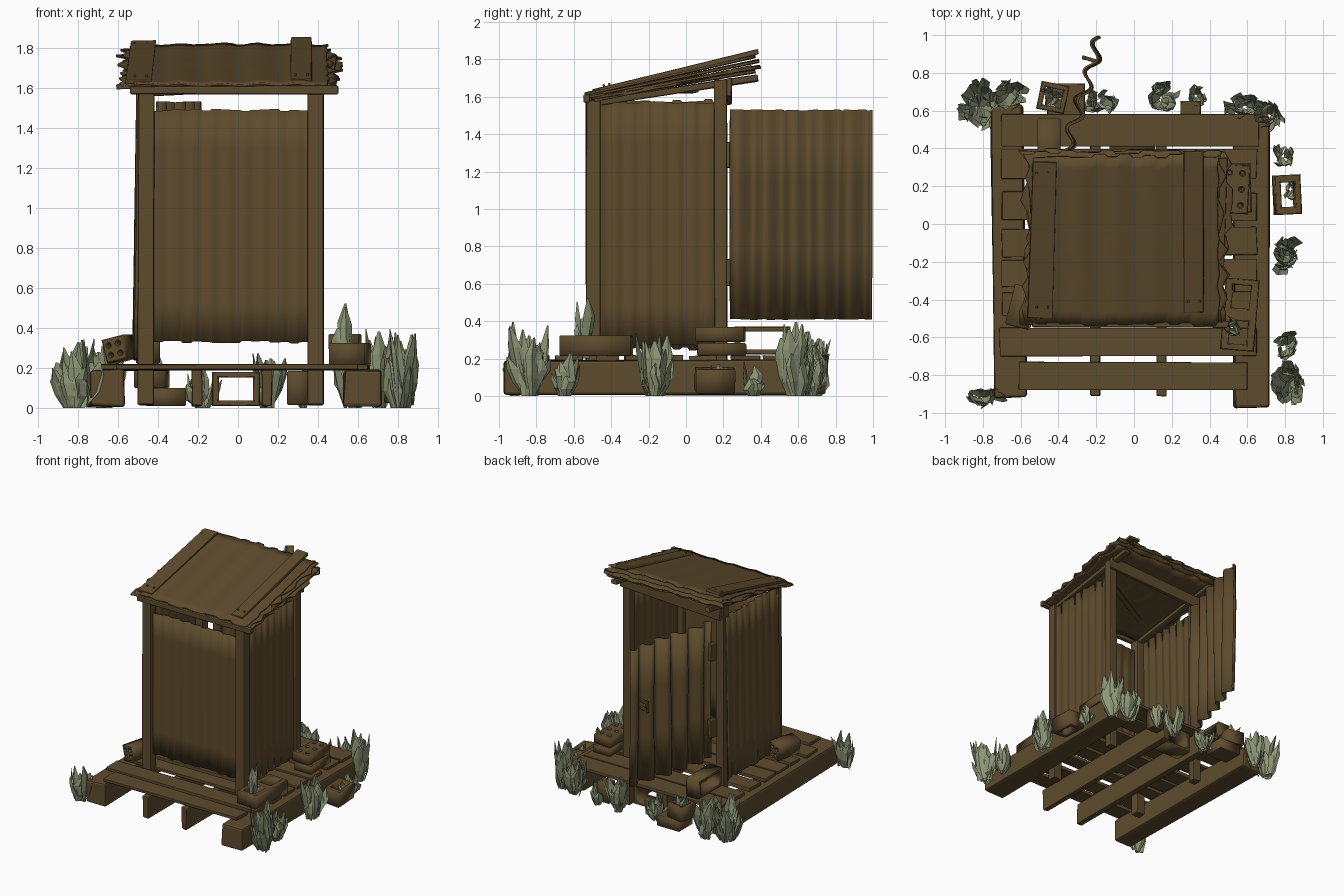
import bpy, bmesh, random
from math import sin, cos, pi, atan2, radians
from mathutils import Vector

if "Cube" in bpy.data.objects:
    bpy.data.objects.remove(bpy.data.objects["Cube"])

random.seed(7)
R = random.uniform


def material(name, col):
    m = bpy.data.materials.new(name)
    m.diffuse_color = (*col, 1)
    m.use_nodes = True
    m.node_tree.nodes["Principled BSDF"].inputs["Base Color"].default_value = m.diffuse_color
    return m


WOOD = material("weathered_brown", (0.11, 0.07, 0.026))
LEAF = material("leaf_green", (0.27, 0.31, 0.18))


def finish(name, bm, mat):
    me = bpy.data.meshes.new(name)
    bmesh.ops.recalc_face_normals(bm, faces=bm.faces)
    bm.to_mesh(me)
    bm.free()
    me.materials.append(mat)
    ob = bpy.data.objects.new(name, me)
    bpy.context.collection.objects.link(ob)
    return ob


def box(name, lo, hi, rot=(0, 0, 0), bevel=0.008, wobble=0.004):
    """Slightly irregular bevelled timber between two corners, turned about its centre."""
    lo, hi = Vector(lo), Vector(hi)
    bm = bmesh.new()
    bmesh.ops.create_cube(bm, size=1)
    for v in bm.verts:
        v.co = v.co * (hi - lo) + Vector((R(-1, 1), R(-1, 1), R(-1, 1))) * wobble
    ob = finish(name, bm, WOOD)
    ob.location, ob.rotation_euler = (lo + hi) / 2, rot
    mod = ob.modifiers.new("bevel", "BEVEL")
    mod.width, mod.segments = bevel, 2
    return ob


def sheet(name, o, u, v, waves, amp, rag_u=0.0, rag_v=0.0, nu=64, nv=6, thick=0.012):
    """Corrugated panel: waves run along u, ragged ends on either axis."""
    o, u, v = Vector(o), Vector(u), Vector(v)
    n = u.cross(v).normalized()
    ends_v = [(R(-1, 1) * rag_v, R(-1, 1) * rag_v) for _ in range(nu // 4 + 1)]
    ends_u = [(R(-1, 1) * rag_u, R(-1, 1) * rag_u) for _ in range(nv + 1)]
    bm = bmesh.new()
    grid = []
    for j in range(nv + 1):
        row = []
        for i in range(nu + 1):
            s, t = i / nu, j / nv
            a, b = ends_v[i // 4]
            c, d = ends_u[j]
            p = o + u * s + v * t
            p += v.normalized() * (a * (1 - t) + b * t) + u.normalized() * (c * (1 - s) + d * s)
            p += n * amp * (sin(2 * pi * waves * s) + 0.3 * sin(9 * s + 3 * t))
            row.append(bm.verts.new(p))
        grid.append(row)
    for j in range(nv):
        for i in range(nu):
            bm.faces.new((grid[j][i], grid[j][i + 1], grid[j + 1][i + 1], grid[j + 1][i]))
    ob = finish(name, bm, WOOD)
    mod = ob.modifiers.new("thickness", "SOLIDIFY")
    mod.thickness, mod.offset = thick, 0
    bpy.context.view_layer.objects.active = ob
    ob.select_set(True)
    bpy.ops.object.shade_smooth_by_angle(angle=radians(35))
    ob.select_set(False)
    return ob


def block(name, loc, size, holes, rot=(0, 0, 0)):
    """Brick extruded from an outline with holes (x, y, half width, half length, sides)."""
    w, l, h = size
    cu = bpy.data.curves.new(name, "CURVE")
    cu.dimensions, cu.fill_mode = "2D", "BOTH"
    cu.extrude, cu.bevel_depth, cu.bevel_resolution = h / 2 - 0.006, 0.006, 0

    def loop(pts):
        sp = cu.splines.new("POLY")
        sp.points.add(len(pts) - 1)
        for p, q in zip(sp.points, pts):
            p.co = (*q, 0, 1)
        sp.use_cyclic_u = True

    a, b = w / 2 - 0.006, l / 2 - 0.006
    loop([(-a, -b), (a, -b), (a, b), (-a, b)])
    for x, y, hw, hl, k in holes:
        loop([(x + hw * cos(2 * pi * (i + .5) / k), y + hl * sin(2 * pi * (i + .5) / k)) for i in range(k)])
    tmp = bpy.data.objects.new(name + "_outline", cu)
    bpy.context.collection.objects.link(tmp)
    dg = bpy.context.evaluated_depsgraph_get()
    me = bpy.data.meshes.new_from_object(tmp.evaluated_get(dg))
    bpy.data.objects.remove(tmp)
    me.materials.clear()
    me.materials.append(WOOD)
    ob = bpy.data.objects.new(name, me)
    ob.location, ob.rotation_euler = loc, rot
    bpy.context.collection.objects.link(ob)


def plant(name, x, y, rx, ry, h, n, z=0.0):
    """Clump of broad, folded, faceted leaves."""
    bm = bmesh.new()
    for k in range(n):
        a = 2.4 * k + R(-.4, .4)
        out, side = Vector((cos(a), sin(a), 0)), Vector((-sin(a), cos(a), 0))
        side = (side + out * R(-.7, .7)).normalized()
        f0, f1 = R(0, .5), R(.35, 1.2)
        base = Vector((x + rx * f0 * cos(a), y + ry * f0 * sin(a), z))
        tip = Vector((x + rx * f1 * cos(a), y + ry * f1 * sin(a), z + h * R(.4, 1)))
        w = R(.03, .05) * min(1, .45 + h * 1.5)
        rows = []
        for t, ws in ((0, .4), (.35, .9), (.7, 1), (1, .15)):
            p = base.lerp(tip, t) + out * .02 * sin(pi * t)
            twist = side * R(-.015, .015)
            rows.append([bm.verts.new(p + twist + side * w * ws * s - out * .015 * ws * abs(s)) for s in (-1, 0, 1)])
        for p, q in zip(rows, rows[1:]):
            for i in (0, 1):
                bm.faces.new((p[i], p[i + 1], q[i + 1], q[i]))
    finish(name, bm, LEAF)


# Base: two heavy side beams, two joists, floor slats
box("left_base_beam", (-0.745, -0.92, .01), (-0.575, 0.63, 0.19), (0, 0, 0.015), 0.015, .008)
box("right_base_beam", (0.53, -0.97, .01), (0.715, 0.57, 0.19), (0, 0, 0), 0.015, .008)
for n, x in (("left", -0.205), ("right", 0.145)):
    box(n + "_joist", (x - .025, -0.91, 0.01), (x + .025, 0.57, 0.19))
SLATS = [(.41, .58, -.70, .66), (.24, .40, -.70, .65), (.02, .17, -.70, .65), (-.17, -.02, -.70, .65),
         (-.33, -.19, -.70, .65), (-.48, -.36, -.70, .65), (-.70, -.55, -.71, .65), (-.88, -.73, -.61, .60)]
for i, (y0, y1, x0, x1) in enumerate(SLATS):
    box(f"floor_slat_{i}", (x0, y0, .19), (x1, y1, .217), (0, 0, R(-.008, .008)), .005)

# Corner posts and roof framing
SL = atan2(0.225, 0.9)
for n, x in (("left", -0.46), ("right", 0.39)):
    box(n + "_front_post", (x - .04, -.535, .015), (x + .04, -.46, 1.58))
    box(n + "_rear_post", (x - .035, .15, .015), (x + .035, .22, 1.69))
    box(n + "_rafter", (x - .025, -.53, 1.615), (x + .025, .39, 1.65), (0.15, 0, 0))
box("front_roof_bar", (-.54, -.55, 1.57), (.50, -.515, 1.61))
box("rear_cross_beam", (-.48, .215, 1.58), (.43, .245, 1.68), (0, -0.05, 0))
box("ceiling_strut", (-.46, -.17, 1.62), (.38, -.13, 1.65), (0.15, 0, .5))

# Corrugated walls
sheet("front_wall", (-.42, -.50, .33), (.78, 0, 0), (0, 0, 1.16), 9, .004, 0, .006)
sheet("right_wall", (.40, -.48, .27), (0, .66, 0), (0, 0, 1.30), 8, .005, 0, .006)
sheet("left_wall", (-.515, -.49, .25), (0, .68, 0), (.02, 0, 1.33), 8, .006, 0, .012)

# Open door with hinges and handle
sheet("door", (-.40, .24, .41), (.22, .75, 0), (0, 0, 1.12), 5, .030, 0, .003, 88, 3)
for i, z in enumerate((.66, 1.29)):
    box(f"door_hinge_{i}", (-.43, .205, z - .07), (-.39, .27, z + .07), (0, 0, -.3), .004)
for i, z in enumerate((1.01, 1.07)):
    box(f"handle_mount_{i}", (-.27, .86, z - .01), (-.19, .88, z + .01), (0, 0, -.3), .003, .001)
box("handle_grip", (-.275, .87, .99), (-.255, .89, 1.09), (0, 0, -.3), .005, .001)

# Roof: fanned stack of ragged sheets with trim boards
for i, (x0, x1, y0, z0, y1, z1, rag) in enumerate([
        (-.53, .45, -.53, 1.615, .36, 1.815, .012), (-.57, .47, -.52, 1.605, .38, 1.79, .03),
        (-.58, .49, -.53, 1.597, .39, 1.76, .035), (-.55, .48, -.50, 1.593, .36, 1.735, .025)]):
    sheet(f"roof_sheet_{i}", (x0, y0, z0), (x1 - x0, 0, 0), (0, y1 - y0, z1 - z0), 5, .004, rag, .012, 60, 14)
for n, xa, xb, ya, yb, turn in (("left", -.55, -.42, -.51, .34, -.03), ("right", .265, .37, -.48, .40, 0)):
    zc = 1.63 + .225 * ((ya + yb) / 2 + .53)
    box(n + "_roof_board", (xa, ya, zc - .011), (xb, yb, zc + .011), (SL - .01, 0, turn), .005)
    for k, y in enumerate((ya + .07, yb - .07)):
        for dx in (.03, -.03):
            z, x = 1.641 + .225 * (y + .53), (xa + xb) / 2 + dx
            box(f"{n}_board_nail_{k}", (x - .006, y - .006, z - .006), (x + .006, y + .006, z + .006), (SL, 0, 0), .003, 0)
box("roof_edge_board", (.40, -.50, 1.66), (.48, .36, 1.685), (.20, 0, -.03), .005)

# Bricks and hollow blocks
six = [(x, y, .017, .017, 12) for x in (-.034, .034) for y in (-.085, 0, .085)]
block("lower_stacked_brick", (.545, .19, .25), (.15, .26, .065), six, (0, 0, .03))
block("upper_stacked_brick", (.535, .185, .33), (.15, .26, .08), six, (0, 0, -.06))
block("leaning_brick", (-.59, -.44, .295), (.11, .12, .22), [(x, y, .015, .015, 12) for x in (-.025, .025)
      for y in (-.025, .025)], (pi / 2, -.25, -.25))
cells = [(0, y, .075, .095, 4) for y in (-.095, .095)]
block("front_planter_block", (.56, -.48, .27), (.18, .38, .11), cells, (0, 0, -.08))
block("back_planter_block", (-.43, .67, .16), (.15, .15, .12), [(0, 0, .075, .075, 4)], (0, 0, -.2))
block("back_footing_block", (-.36, .66, .055), (.2, .17, .09), [])
block("rear_hollow_block", (-.45, .41, .297), (.15, .30, .12), [(0, 0, .075, .175, 4)], (0, pi / 2, 0))
block("ground_brick", (.81, .155, .085), (.14, .21, .13), [(0, 0, .06, .1, 4)], (0, .1, .05))
block("back_brick", (.30, .61, .10), (.11, .08, .17), [])
block("under_floor_block", (-.01, .45, .095), (.24, .17, .15), [(0, 0, .13, .09, 4)], (pi / 2, 0, 0))

# Plants around the base
for i, p in enumerate([
        (-.82, .63, .11, .13, .38, 24), (-.66, .69, .10, .07, .34, 16), (-.43, .67, .06, .06, .20, 9, .1),
        (-.18, .64, .09, .07, .24, 14), (.14, .67, .08, .09, .28, 15), (.33, .68, .05, .05, .20, 8),
        (.58, .62, .10, .06, .32, 16), (.71, .58, .08, .08, .40, 18), (.79, .36, .05, .06, .20, 10),
        (.80, -.17, .07, .11, .35, 22), (.82, -.84, .09, .11, .40, 26), (.80, -.64, .06, .08, .26, 12),
        (.83, .17, .03, .05, .16, 5, .03), (-.80, -.92, .10, .05, .38, 10),
        (.53, -.55, .03, .04, .36, 5, .2)]):
    plant(f"leafy_plant_{i}", *p)
